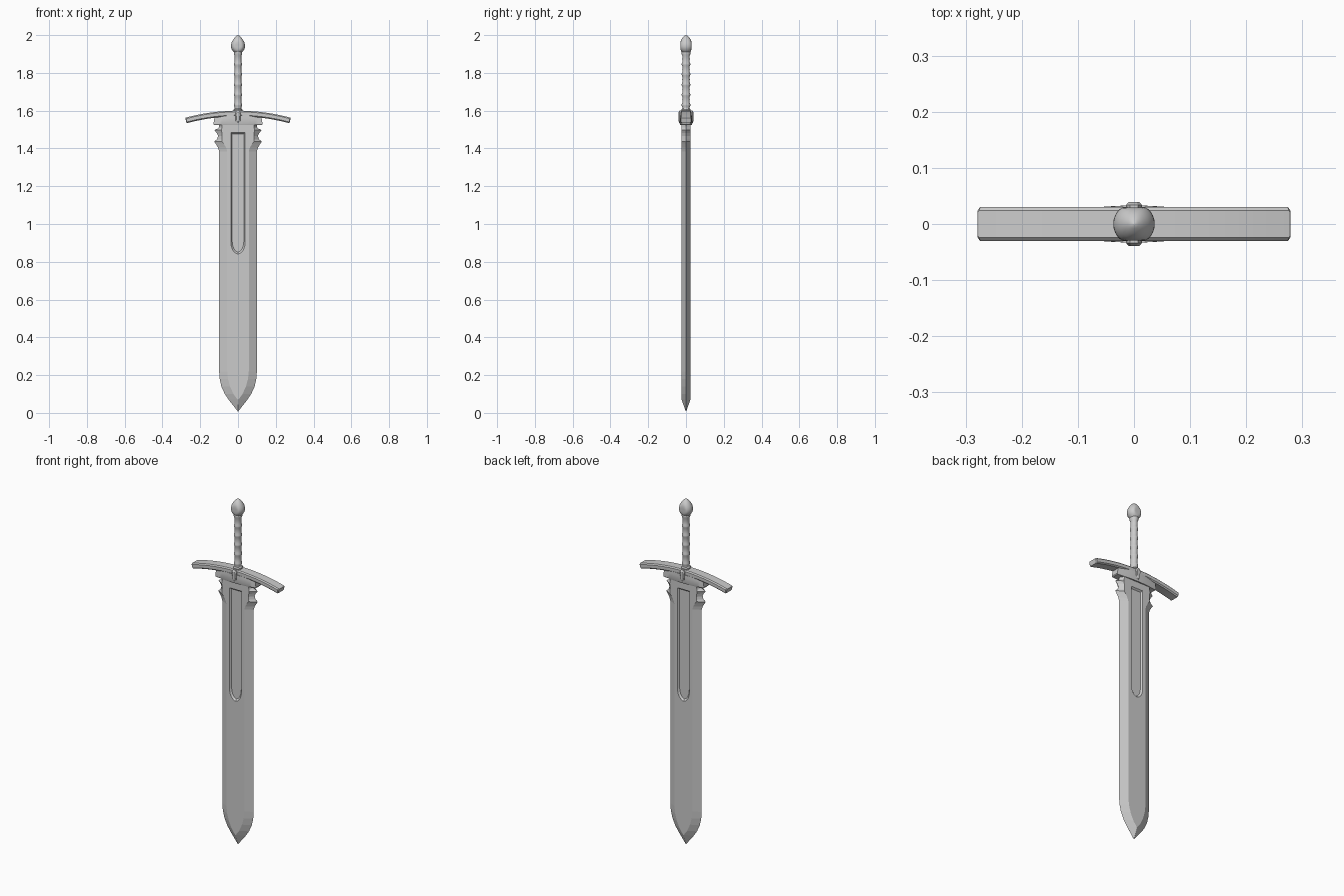
import bpy, bmesh
from math import sin, cos, pi, radians

if "Cube" in bpy.data.objects:
    bpy.data.objects.remove(bpy.data.objects["Cube"])


def loft(name, rings, smooth=None):
    """Skin a list of equal-length closed rings and cap both ends."""
    bm = bmesh.new()
    vr = [[bm.verts.new(p) for p in r] for r in rings]
    n = len(vr[0])
    for a, b in zip(vr, vr[1:]):
        for i in range(n):
            j = (i + 1) % n
            bm.faces.new((a[i], a[j], b[j], b[i]))
    bm.faces.new(vr[0][::-1])
    bm.faces.new(vr[-1])
    bmesh.ops.remove_doubles(bm, verts=bm.verts, dist=1e-5)
    bmesh.ops.recalc_face_normals(bm, faces=bm.faces)
    me = bpy.data.meshes.new(name)
    bm.to_mesh(me)
    bm.free()
    ob = bpy.data.objects.new(name, me)
    bpy.context.collection.objects.link(ob)
    if smooth:
        bpy.ops.object.select_all(action='DESELECT')
        ob.select_set(True)
        bpy.context.view_layer.objects.active = ob
        bpy.ops.object.shade_smooth_by_angle(angle=radians(smooth))
    return ob


def lathe(name, profile, seg=24, sy=1.0, flat=None):
    """Revolve (radius, z) points; optionally flatten front and back."""
    rings = []
    for r, z in profile:
        ring = []
        for i in range(seg):
            a = 2 * pi * i / seg
            y = r * sin(a) * sy
            if flat:
                y = max(-flat, min(flat, y))
            ring.append((r * cos(a), y, z))
        rings.append(ring)
    return loft(name, rings, 35)


# Blade: z, edge half width, flat half width, half thickness
T = 0.0235
stations = [
    (0.008, 0.001, 0.0003, 0.001), (0.07, 0.050, 0.002, T), (0.10, 0.070, 0.024, T),
    (0.14, 0.088, 0.042, T), (0.18, 0.097, 0.053, T), (0.22, 0.10, 0.057, T),
    (1.385, 0.10, 0.057, T), (1.405, 0.106, 0.063, T), (1.425, 0.118, 0.075, T),
    (1.437, 0.126, 0.085, T), (1.448, 0.112, 0.085, T), (1.465, 0.105, 0.085, T),
    (1.482, 0.112, 0.085, T), (1.497, 0.126, 0.088, T), (1.505, 0.108, 0.086, T),
    (1.512, 0.10, 0.085, T), (1.535, 0.10, 0.085, T)]
blade = loft("blade", [
    [(-w, 0, z), (-i, -t, z), (i, -t, z), (w, 0, z), (i, t, z), (-i, t, z)]
    for z, w, i, t in stations])


# Recessed panel on both blade faces, with sloping walls
def panel(w, top, bottom, y):
    half = [(1, 0.06), (0.93, 0.04), (0.72, 0.02), (0.4, 0.007)]
    pts = [(-w, top), (w, top)] + [(w * k, bottom + h) for k, h in half]
    pts += [(0, bottom)] + [(-w * k, bottom + h) for k, h in reversed(half)]
    return [(x, y, z) for x, z in pts]


for s in (-1, 1):
    cutter = loft("panel_cutter", [
        panel(0.038, 1.485, 0.84, s * 0.04),
        panel(0.038, 1.485, 0.84, s * T),
        panel(0.031, 1.477, 0.85, s * (T - 0.009))])
    cutter.hide_render = True
    mod = blade.modifiers.new("panel", 'BOOLEAN')
    mod.object = cutter
    mod.operation = 'DIFFERENCE'
    mod.solver = 'EXACT'
    bpy.context.view_layer.objects.active = blade
    bpy.ops.object.modifier_apply(modifier=mod.name)
    bpy.data.objects.remove(cutter)

# Crossguard: chamfered bar swept along a shallow arc
L, DROP, H, D, C = 0.272, 0.036, 0.015, 0.03, 0.006


def guard_ring(x, k=1.0):
    z0 = 1.585 - DROP * (x / L) ** 2
    m = -2 * DROP * x / L ** 2
    q = (1 + m * m) ** 0.5
    sec = [(-D, -H + C), (-D + C, -H), (D - C, -H), (D, -H + C),
           (D, H - C), (D - C, H), (-D + C, H), (-D, H - C)]
    return [(x - h * k * m / q, y * k, z0 + h * k / q) for y, h in sec]


N = 20
rings = [guard_ring(-L + 2 * L * i / N) for i in range(N + 1)]
loft("crossguard", [guard_ring(-L - 0.004, 0.85)] + rings + [guard_ring(L + 0.004, 0.85)], 25)


# Guard block: bowed plate between blade and crossguard
def block_ring(w, z, grow=0.0):
    front = [(-1 + 2 * i / 12) for i in range(13)]
    bow = [(w * u, 0.022 + grow + 0.011 * cos(u * pi / 2)) for u in front]
    return [(x, -y, z) for x, y in bow] + [(x, y, z) for x, y in reversed(bow)]


loft("guard_block", [block_ring(0.127, 1.524, -0.002), block_ring(0.13, 1.529),
                     block_ring(0.125, 1.56), block_ring(0.105, 1.575)], 25)

# Clasps: small elongated studs on the front and back of the guard
for s, side in ((-1, "front"), (1, "back")):
    def stud(k, y):
        pts = [(0, 1.532), (0.012, 1.545), (0.014, 1.59), (0.007, 1.602),
               (-0.007, 1.602), (-0.014, 1.59), (-0.012, 1.545)]
        return [(x * k, s * y, 1.568 + (z - 1.568) * k) for x, z in pts]
    loft("clasp_" + side, [stud(1, 0.02), stud(1, 0.034), stud(0.7, 0.039)])

# Grip: ribbed, slightly oval handle
profile = [(0.023, 1.595), (0.023, 1.606), (0.018, 1.612)]
for i in range(5):
    z = 1.63 + i * 0.054
    profile += [(0.0175, z - 0.012), (0.021, z - 0.004), (0.021, z + 0.004),
                (0.0175, z + 0.012), (0.0185, z + 0.027)]
profile += [(0.018, 1.89), (0.022, 1.90), (0.022, 1.912), (0.018, 1.918)]
lathe("grip", profile, 20, 1.08)

# Pommel: pointed bulb with flattened front and back
lathe("pommel", [
    (0.020, 1.908), (0.027, 1.916), (0.034, 1.926), (0.037, 1.938), (0.0365, 1.95),
    (0.033, 1.963), (0.026, 1.976), (0.017, 1.988), (0.008, 1.996), (0.001, 2.0)],
    32, 1.0, 0.029)
